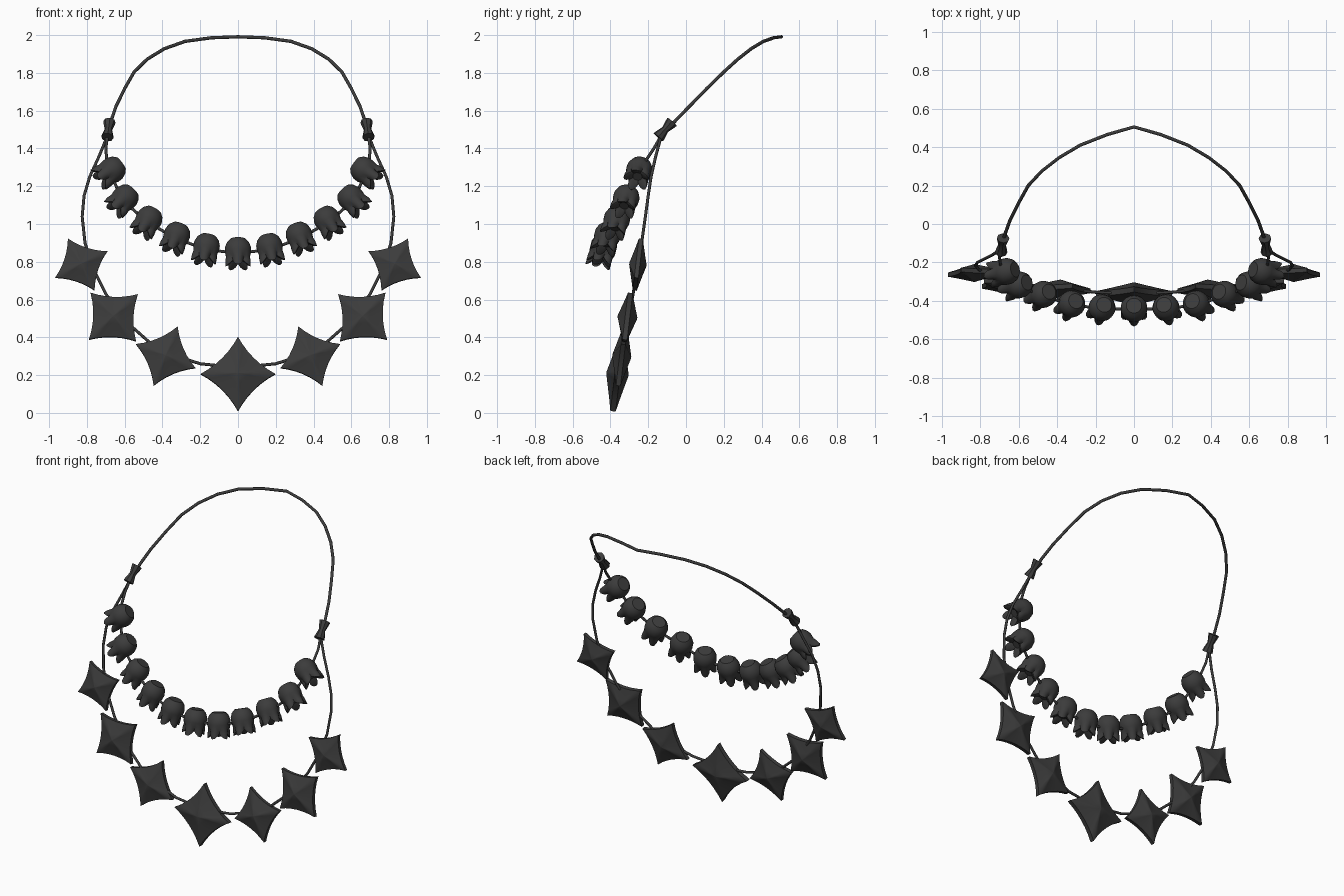
import bpy, bmesh, math
from mathutils import Vector, Matrix

cube = bpy.data.objects.get("Cube")
if cube:
    bpy.data.objects.remove(cube, do_unlink=True)

black = bpy.data.materials.new("charcoal")
black.use_nodes = True
black.diffuse_color = (0.045, 0.045, 0.045, 1)
black.node_tree.nodes["Principled BSDF"].inputs["Base Color"].default_value = black.diffuse_color


def cord(name, half, radius):
    """Tube through a half path that ends on x = 0, mirrored to the other side."""
    pts = half + [(-x, y, z) for x, y, z in reversed(half[:-1])]
    curve = bpy.data.curves.new(name, "CURVE")
    curve.dimensions = "3D"
    curve.bevel_depth = radius
    curve.bevel_resolution = 2
    curve.use_fill_caps = True
    spline = curve.splines.new("POLY")
    spline.points.add(len(pts) - 1)
    for p, co in zip(spline.points, pts):
        p.co = (*co, 1)
    spline.use_smooth = True
    obj = bpy.data.objects.new(name, curve)
    bpy.context.collection.objects.link(obj)
    curve.materials.append(black)


def loft(name, rings, matrix, angle):
    """Skin closed rings of points, cap both ends and place the result."""
    bm = bmesh.new()
    loops = [[bm.verts.new(p) for p in ring] for ring in rings]
    n = len(loops[0])
    for a, b in zip(loops, loops[1:]):
        for i in range(n):
            bm.faces.new((a[i], a[(i + 1) % n], b[(i + 1) % n], b[i]))
    for loop in (loops[0], loops[-1]):
        mid = bm.verts.new(sum((v.co for v in loop), Vector()) / n)
        for i in range(n):
            bm.faces.new((loop[i], loop[(i + 1) % n], mid))
    bm.transform(matrix)
    bmesh.ops.recalc_face_normals(bm, faces=bm.faces)
    mesh = bpy.data.meshes.new(name)
    bm.to_mesh(mesh)
    bm.free()
    mesh.materials.append(black)
    obj = bpy.data.objects.new(name, mesh)
    bpy.context.collection.objects.link(obj)
    bpy.ops.object.select_all(action="DESELECT")
    obj.select_set(True)
    bpy.context.view_layer.objects.active = obj
    bpy.ops.object.shade_smooth_by_angle(angle=math.radians(angle))


def frame(center, x, y, z):
    """Matrix with the given axes and origin."""
    return Matrix.Translation(center) @ Matrix((x, y, z)).transposed().to_4x4()


def ring(radius, z, n):
    return [(radius * math.cos(math.tau * i / n), radius * math.sin(math.tau * i / n), z)
            for i in range(n)]


def flower_bead(name, center, axis, front):
    """Domed bell with five rounded petals, one at the front; the dome points along axis."""
    n, rings = 30, []
    # radius, height, petal flare, petal drop
    for r, z, flare, drop in ((.04, .078, 0, 0), (.058, .06, 0, 0), (.069, .032, 0, 0),
                              (.069, .006, 0, 0), (.061, -.022, .004, 0),
                              (.06, -.042, .01, .004), (.058, -.062, .012, .016),
                              (.046, -.058, .01, .014), (.025, -.04, 0, 0)):
        row = []
        for i in range(n):
            a = math.tau * i / n
            wave = 2 * abs(math.cos(2.5 * a)) - 1
            rr = r + flare * wave
            row.append((rr * math.cos(a), rr * math.sin(a), z - drop * wave))
        rings.append(row)
    axis = Vector(axis).normalized()
    side = axis.cross(front).normalized()
    loft(name, rings, frame(center, side.cross(axis), side, axis), 40)


def star_bead(name, center, radius, turn):
    """Four-pointed plate with slightly concave sides, thick in the middle."""
    n = 24
    rings = []
    for size, z in ((.04, -.05), (.35, -.037), (.7, -.023), (1, -.012),
                    (1, .012), (.7, .023), (.35, .037), (.04, .05)):
        row = []
        for i in range(n):
            t = (i % 6) / 6                       # position along one concave side
            a = math.pi / 2 * (i // 6)
            p = Vector((1 - t, t)) - Vector((1, 1)) * .3 * t * (1 - t)
            x = p.x * math.cos(a) - p.y * math.sin(a)
            y = p.x * math.sin(a) + p.y * math.cos(a)
            row.append((x * radius * size, y * radius * size, z * radius / .17))
        rings.append(row)
    up = Vector((0, .12, 1)).normalized()
    right = Vector((1, 0, 0))
    loft(name, rings, frame(center, right, up, right.cross(up))
         @ Matrix.Rotation(math.radians(turn), 4, "Z"), 50)


# Cords
neck = [(.69, -.12, 1.48), (.67, -.05, 1.553), (.645, .02, 1.625), (.6, .11, 1.717),
        (.55, .2, 1.805), (.48, .275, 1.873), (.39, .345, 1.928), (.28, .41, 1.967),
        (.14, .465, 1.986), (0, .505, 1.991)]
cord("neck_cord", neck, .009)

flowers = [(.68, -.25, 1.275), (.61, -.32, 1.125), (.48, -.37, 1.01),
           (.33, -.42, .925), (.17, -.44, .865), (0, -.445, .845)]
cord("inner_cord", [(.69, -.13, 1.47), (.7, -.17, 1.4), (.695, -.21, 1.34)] + flowers, .008)

stars = [((.83, -.255, .785), .155, 63), ((.66, -.31, .507), .177, 47),
         ((.383, -.34, .3), .17, 22), ((0, -.363, .205), .198, 0)]
cord("outer_cord", [(.69, -.13, 1.47), (.735, -.16, 1.36), (.785, -.185, 1.25),
                    (.815, -.2, 1.15), (.825, -.215, 1.04), (.81, -.235, .9),
                    (.76, -.26, .75), (.7, -.28, .63), (.6, -.305, .49), (.47, -.33, .375),
                    (.34, -.34, .305), (.2, -.355, .26), (0, -.363, .24)], .008)

# Flower beads on the inner cord, petals facing outwards and down from the loop
front = Vector((0, -.97, .24))
for i, p in enumerate(flowers):
    before = Vector(flowers[max(i - 1, 0)])
    after = Vector(flowers[i + 1]) if i < 5 else Vector((-.17, -.44, .865))
    outward = front.cross(after - before).normalized()
    if outward.z > 0:
        outward = -outward
    for s in (1, -1) if p[0] else (1,):
        flip = Matrix.Diagonal((s, 1, 1))
        axis = flip @ (Vector((0, .1, .3)) - outward)
        side = "left" if s > 0 else "right"
        flower_bead(f"flower_bead_{side}_{i + 1}", flip @ Vector(p), axis, front)

# Star beads on the outer cord
for i, (p, r, turn) in enumerate(stars):
    for s in (1, -1) if p[0] else (1,):
        side = "left" if s > 0 else "right"
        star_bead(f"star_bead_{side}_{i + 1}", (p[0] * s, p[1], p[2]), r, turn * s)

# Waisted clasps where the three cords meet
for s, side in ((1, "left"), (-1, "right")):
    axis = Vector((-.1 * s, .66, .74)).normalized()
    x = axis.cross((0, -1, 0)).normalized()
    loft(f"clasp_{side}", [ring(r, z, 8) for r, z in
                           ((.033, -.055), (.029, -.035), (.02, 0), (.029, .035), (.033, .055))],
         frame((.686 * s, -.11, 1.5), x, axis.cross(x), axis), 40)
